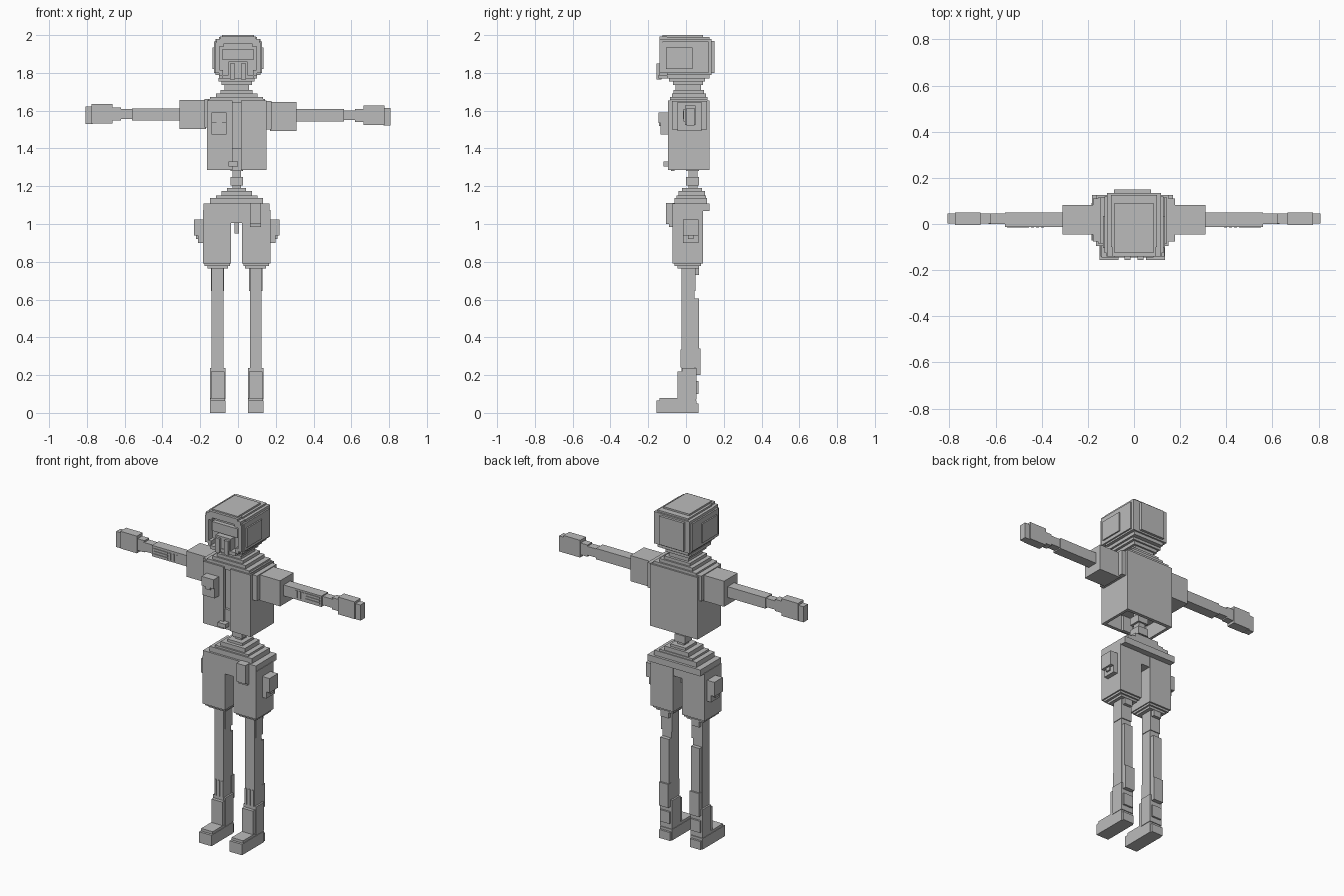
import bpy, bmesh
from mathutils import Matrix, Vector

grey = bpy.data.materials.new("plain_grey")
grey.diffuse_color = (0.5, 0.5, 0.5, 1)
CX = -0.007  # middle of the body


def part(name, *boxes):
    """One object made of boxes given as (x0, x1, y0, y1, z0, z1)."""
    bm = bmesh.new()
    for x0, x1, y0, y1, z0, z1 in boxes:
        centre = Vector((x0 + x1, y0 + y1, z0 + z1)) / 2
        size = (abs(x1 - x0), abs(y1 - y0), abs(z1 - z0), 1)
        bmesh.ops.create_cube(bm, size=1, matrix=Matrix.Translation(centre) @ Matrix.Diagonal(size))
    mesh = bpy.data.meshes.new(name)
    bm.to_mesh(mesh)
    bm.free()
    mesh.materials.append(grey)
    obj = bpy.data.objects.new(name, mesh)
    bpy.context.collection.objects.link(obj)
    return obj


def pair(name, centre, *boxes, lift=0.0):
    """Left and right copies; boxes use distance from the centre, lift raises the -x copy."""
    for side, s, dz in (("right", 1, 0), ("left", -1, lift)):
        part(side + "_" + name, *[(centre + s * a, centre + s * b, y0, y1, z0 + dz, z1 + dz)
                                  for a, b, y0, y1, z0, z1 in boxes])


def step(w, y0, y1, z0, z1, c=CX):
    return (c - w, c + w, y0, y1, z0, z1)


# Helmet: stepped block, rear bump and top plate
part("helmet", step(0.118, -0.10, 0.135, 1.79, 1.98, 0),
     step(0.10, -0.10, 0.125, 1.77, 1.99, 0),
     step(0.085, -0.125, 0.09, 1.98, 2.0, 0),
     step(0.08, 0.13, 0.15, 1.80, 1.97, CX))
pair("helmet_side", 0, (0.11, 0.127, -0.125, 0.12, 1.80, 1.965),
     (0.12, 0.135, -0.105, 0.035, 1.82, 1.935))
# Open rim around the face
part("visor_rim_top", step(0.115, -0.14, -0.10, 1.955, 1.98, 0),
     step(0.095, -0.14, -0.10, 1.965, 1.992, 0))
pair("visor_rim", 0, (0.097, 0.12, -0.14, -0.10, 1.80, 1.96),
     (0.075, 0.10, -0.14, -0.10, 1.94, 1.96),
     (0.08, 0.10, -0.14, -0.10, 1.785, 1.815))
part("jaw_rim", step(0.085, -0.145, -0.10, 1.77, 1.79, 0))
part("goggles", step(0.085, -0.125, -0.10, 1.87, 1.925, 0))
part("breather", step(0.05, -0.14, -0.10, 1.78, 1.86, 0))
pair("breather_bar", 0, (0.015, 0.042, -0.155, -0.13, 1.765, 1.85))

# Neck and collar steps
part("neck", step(0.095, -0.09, 0.10, 1.755, 1.772), step(0.08, -0.07, 0.09, 1.735, 1.757),
     step(0.065, -0.055, 0.08, 1.69, 1.737))
part("collar", step(0.085, -0.065, 0.095, 1.69, 1.71), step(0.11, -0.075, 0.105, 1.67, 1.692),
     step(0.14, -0.085, 0.115, 1.655, 1.672))

# Jacket: hollow below, open along the front
part("jacket_back", step(0.15, 0.105, 0.125, 1.285, 1.655))
pair("jacket_side", CX, (0.14, 0.157, -0.085, 0.125, 1.285, 1.655))
pair("jacket_front", CX, (0.022, 0.157, -0.095, -0.075, 1.285, 1.655))
part("jacket_top", step(0.15, -0.085, 0.115, 1.64, 1.662))
part("inner_chest", step(0.142, -0.065, 0.107, 1.37, 1.645))
part("waist_tab", (-0.05, 0.0, -0.12, -0.085, 1.305, 1.33), (-0.04, 0.025, -0.08, -0.06, 1.28, 1.40))
part("chest_pouch", (-0.14, -0.06, -0.135, -0.09, 1.475, 1.56),
     (-0.14, -0.06, -0.145, -0.09, 1.535, 1.59), (-0.115, -0.085, -0.142, -0.09, 1.52, 1.54))

# Shoulders, arms and hands
pair("shoulder", 0, (0.145, 0.178, -0.075, 0.11, 1.50, 1.65), (0.17, 0.31, -0.045, 0.083, 1.492, 1.645),
     lift=0.012)
pair("arm", 0, (0.30, 0.56, -0.012, 0.05, 1.543, 1.608), lift=0.004)
pair("wrist", 0, (0.55, 0.63, 0.0, 0.045, 1.55, 1.602), lift=0.006)
pair("hand", 0, (0.62, 0.67, 0.002, 0.045, 1.54, 1.61), (0.665, 0.775, -0.005, 0.05, 1.525, 1.628),
     (0.77, 0.808, 0.003, 0.045, 1.522, 1.615), lift=0.008)
# Raised slots on the front of the forearms
slots = [(0.455, 0.55, -0.016, -0.01, z, z + 0.01) for z in (1.556, 1.572, 1.588)]
slots += [(x, x + 0.012, -0.016, -0.01, 1.556, 1.598) for x in (0.39, 0.412, 0.434)]
pair("forearm_slots", 0, *slots)

# Spine and pelvis steps
part("spine", step(0.022, 0.012, 0.06, 1.17, 1.38), step(0.034, 0.0, 0.07, 1.205, 1.25),
     step(0.034, 0.0, 0.07, 1.28, 1.325))
part("hips", step(0.05, -0.02, 0.085, 1.165, 1.19), step(0.08, -0.04, 0.10, 1.14, 1.175),
     step(0.14, -0.06, 0.11, 1.105, 1.138), step(0.11, -0.05, 0.105, 1.13, 1.15))
part("belt", step(0.175, -0.072, 0.125, 1.07, 1.108))

# Shorts with a gap between the legs
part("shorts_seat", step(0.17, -0.07, 0.088, 1.005, 1.08))
pair("shorts_leg", CX, (0.029, 0.178, -0.072, 0.09, 0.79, 1.075),
     (0.035, 0.17, -0.06, 0.08, 0.778, 0.80), (0.045, 0.155, -0.045, 0.07, 0.765, 0.785))
part("shorts_gusset", step(0.012, -0.01, 0.04, 0.95, 1.02))
pair("hip_pouch", CX, (0.175, 0.205, -0.015, 0.065, 0.90, 0.96),
     (0.175, 0.226, -0.015, 0.065, 0.94, 1.025), (0.175, 0.215, 0.01, 0.04, 0.92, 0.95))
part("front_pouch", (0.063, 0.122, -0.09, -0.06, 0.985, 1.05), (0.063, 0.122, -0.105, -0.06, 1.0, 1.11))

# Legs with knee and calf pads
pair("leg", CX, (0.07, 0.132, -0.025, 0.045, 0.22, 0.78), (0.073, 0.13, 0.04, 0.068, 0.24, 0.605),
     (0.066, 0.136, -0.015, 0.05, 0.645, 0.78), (0.076, 0.127, 0.04, 0.068, 0.73, 0.78))
pair("shin_strips", CX, *[(x, x + 0.013, -0.03, -0.02, 0.24, 0.335) for x in (0.072, 0.094, 0.116)])

# Boots: sole, foot, shaft and heel plates
pair("boot", CX, (0.06, 0.142, -0.155, 0.055, 0.0, 0.065), (0.063, 0.139, -0.14, 0.05, 0.06, 0.08),
     (0.065, 0.137, -0.045, 0.055, 0.07, 0.22), (0.06, 0.142, -0.022, 0.055, 0.07, 0.238))
pair("heel_plate", CX, (0.07, 0.132, 0.05, 0.078, 0.20, 0.34), (0.07, 0.132, 0.05, 0.066, 0.10, 0.17),
     (0.065, 0.137, 0.05, 0.067, 0.0, 0.05))
